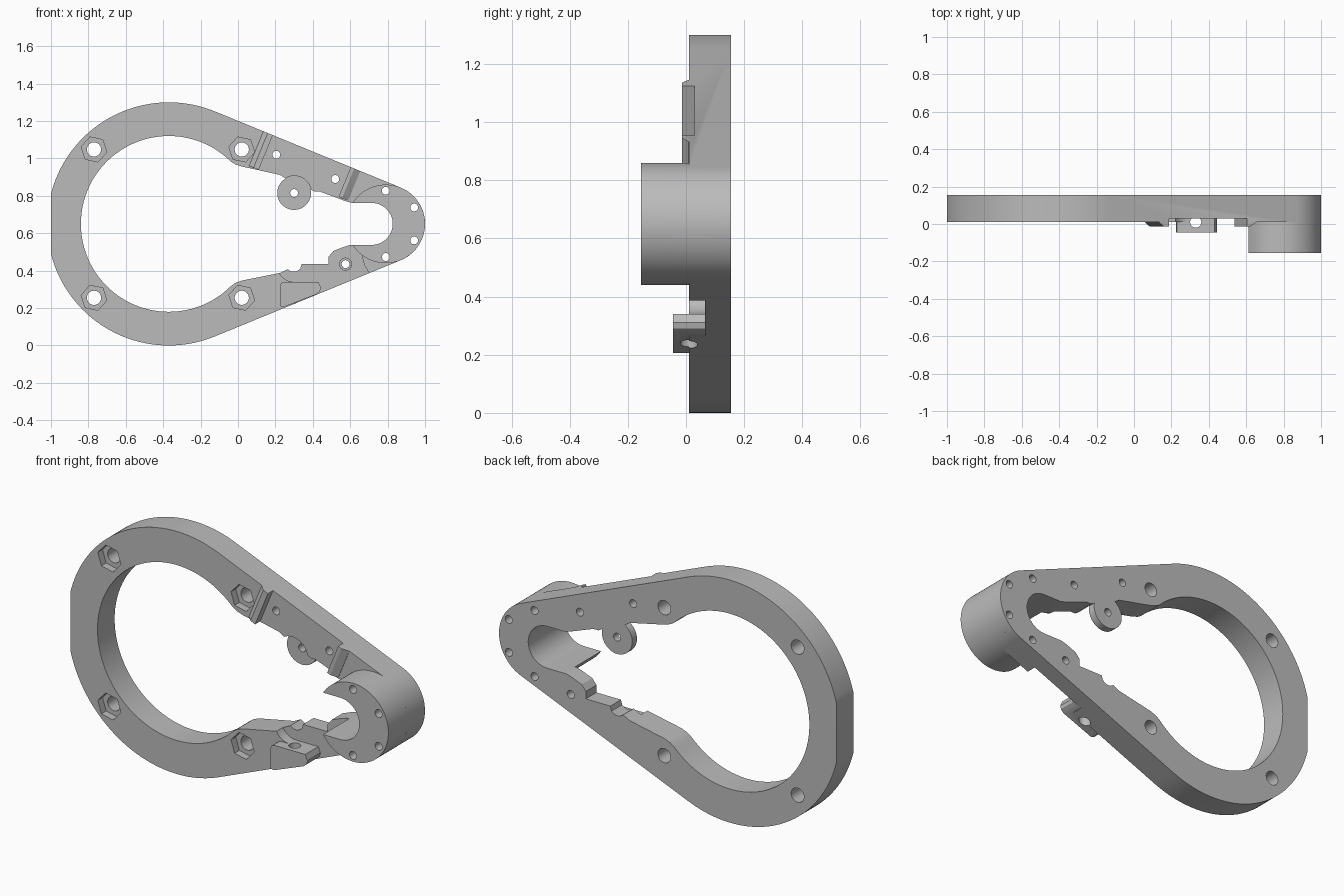
import bpy, bmesh
from math import sin, cos, radians, asin, degrees
from mathutils import Vector

cube = bpy.data.objects.get("Cube")
if cube:
    bpy.data.objects.remove(cube, do_unlink=True)

grey = bpy.data.materials.new("light grey")
grey.use_nodes = True
grey.diffuse_color = (0.5, 0.5, 0.5, 1)
grey.node_tree.nodes["Principled BSDF"].inputs["Base Color"].default_value = (0.5, 0.5, 0.5, 1)

FRONT, BACK, MID = 0.01, 0.155, 0.65
BIG, SMALL = (-0.37, MID), (0.79, MID)
BIG_R, SMALL_R = 0.65, 0.21


def arc(c, r, a0, a1, n=24):
    """Points on an arc in the x-z plane, angles in degrees."""
    steps = [radians(a0 + (a1 - a0) * i / n) for i in range(n + 1)]
    return [(c[0] + r * cos(a), c[1] + r * sin(a)) for a in steps]


def circle(c, r, n=32, turn=0):
    return arc(c, r, turn, turn + 360, n)[:-1]


def sweep(name, points, offset):
    """Solid made by moving a flat polygon along an offset."""
    bm = bmesh.new()
    face = bm.faces.new([bm.verts.new(p) for p in points])
    moved = bmesh.ops.extrude_face_region(bm, geom=[face])["geom"]
    bmesh.ops.translate(bm, vec=offset, verts=[v for v in moved if isinstance(v, bmesh.types.BMVert)])
    bmesh.ops.recalc_face_normals(bm, faces=bm.faces)
    mesh = bpy.data.meshes.new(name)
    bm.to_mesh(mesh)
    bm.free()
    mesh.materials.append(grey)
    obj = bpy.data.objects.new(name, mesh)
    bpy.context.collection.objects.link(obj)
    return obj


def prism(name, outline, y0, y1):
    return sweep(name, [(x, y0, z) for x, z in outline], (0, y1 - y0, 0))


def combine(part, operation):
    """Fuse a part into the frame, or cut it away."""
    bpy.context.view_layer.objects.active = frame
    mod = frame.modifiers.new("combine", "BOOLEAN")
    mod.operation, mod.solver, mod.object = operation, "EXACT", part
    bpy.ops.object.modifier_apply(modifier=mod.name)
    bpy.data.objects.remove(part, do_unlink=True)


def cut(outline, y0=-0.3, y1=0.3):
    combine(prism("cutter", outline, y0, y1), "DIFFERENCE")


def add(name, outline, y0, y1):
    combine(prism(name, outline, y0, y1), "UNION")


# Teardrop frame plate with a flat on its wide end
tilt = asin((BIG_R - SMALL_R) / (SMALL[0] - BIG[0]))
lean = 90 - degrees(tilt)
outline = arc(SMALL, SMALL_R, -lean, lean, 40) + arc(BIG, BIG_R, lean, 360 - lean, 96)
frame = prism("frame", outline, FRONT, BACK)
cut([(-1.2, -0.1), (-1, -0.1), (-1, 1.4), (-1.2, 1.4)])

# Main opening: round bay, upper arm edge, end slot, stepped lower arm edge
slot = arc((0.715, MID), 0.112, 90, -90, 32)
upper = [(-0.015, 0.969), (0.02, 0.957), (0.225, 0.912), (0.25, 0.895),
         (0.38, 0.84), (0.41, 0.822), (0.44, 0.822), (0.58, 0.77), (0.61, 0.762)]
lower = [(0.60, 0.538), (0.56, 0.525), (0.51, 0.505), (0.485, 0.475), (0.485, 0.435),
         (0.34, 0.435), (0.333, 0.41), (0.31, 0.395), (0.285, 0.395), (0.265, 0.408),
         (0.225, 0.388), (0.02, 0.347), (-0.015, 0.334)]
cut(arc(BIG, 0.47, 315, 45, 72) + upper + slot + lower)

# Shallow pocket on the upper arm, laid out along the sloping edge
along = Vector((cos(tilt), -sin(tilt)))
inward = Vector((-sin(tilt), -cos(tilt)))
start = Vector(BIG) - inward * BIG_R


def on_edge(s, d):
    return tuple(start + along * s + inward * d)


cut([on_edge(0.32, -0.05), on_edge(0.8, -0.05), on_edge(0.8, 0.33), on_edge(0.32, 0.33)], -0.1, 0.03)


# Wedge ribs at both ends of the pocket
def rib(name, profile, length):
    points = []
    for s, y in profile:
        x, z = on_edge(s, 0)
        points.append((x, y, z))
    combine(sweep(name, points, (inward.x * length, 0, inward.y * length)), "UNION")


rib("upper_rib", [(0.28, 0.05), (0.28, 0.008), (0.305, -0.013), (0.335, -0.013), (0.335, 0.05)], 0.2)
rib("lower_rib", [(0.785, 0.05), (0.785, -0.013), (0.805, -0.013), (0.84, 0.008), (0.84, 0.05)], 0.172)

# Thin pivot tab with round front recess
pivot = (0.30, 0.815)
add("pivot_tab", circle(pivot, 0.09, 48), 0.115, BACK)
cut(circle(pivot, 0.092, 48), -0.1, 0.115)

# Recess in the lower arm, with a round end
cut(circle((0.30, 0.43), 0.09, 48), -0.1, 0.065)
cut([(0.30, 0.34), (0.40, 0.34), (0.40, 0.1), (0.72, 0.1), (0.705, 0.38),
     (0.675, 0.43), (0.663, 0.48), (0.663, 0.6), (0.30, 0.6)], -0.1, 0.065)

# Clamp pad with a vertical bolt hole
add("clamp_pad", [(0.225, 0.21), (0.245, 0.206), (0.42, 0.274), (0.438, 0.29), (0.443, 0.31),
                  (0.43, 0.34), (0.245, 0.34), (0.23, 0.333), (0.225, 0.32)], -0.045, 0.08)
bolt = [(x, y, 0.1) for x, y in circle((0.33, 0.01), 0.03, 24)]
combine(sweep("bolt_cutter", bolt, (0, 0, 0.32)), "DIFFERENCE")

# Round boss at the narrow end, opened by the slot
add("end_boss", circle(SMALL, SMALL_R, 80), -0.155, 0.1)
cut([(0.5, MID + 0.112)] + slot + [(0.5, MID - 0.112)])

# Nut pockets with bolt holes
for x in (-0.77, 0.02):
    for z in (0.255, 1.048):
        cut(circle((x, z), 0.07, 6, -12), -0.05, 0.05)
        cut(circle((x, z), 0.038))

# Small screw holes
screws = [(0.205, 1.02), (0.52, 0.89), pivot, (0.575, 0.435)]
for side in (-1, 1):
    screws += [(0.79, MID + side * 0.177), (0.942, MID + side * 0.088)]
for c in screws:
    cut(circle(c, 0.021, 24))
cut(circle((0.575, 0.435), 0.032, 24), -0.05, 0.09)

# Smooth curved walls, keep edges sharp
bpy.ops.object.select_all(action="DESELECT")
frame.select_set(True)
bpy.context.view_layer.objects.active = frame
bpy.ops.object.shade_smooth_by_angle(angle=radians(25))
